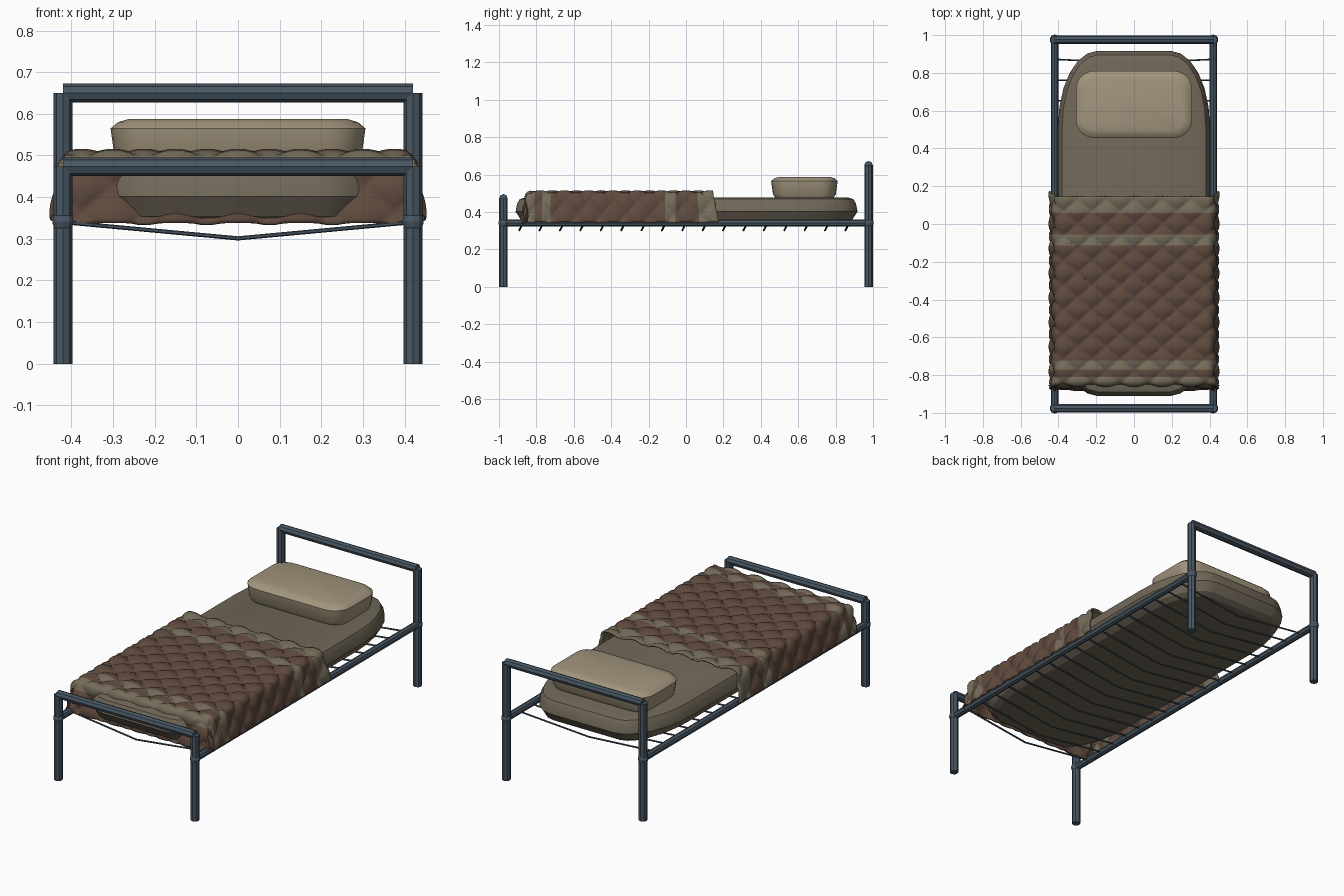
import bpy, bmesh, math
from mathutils import Vector

cube = bpy.data.objects.get("Cube")
if cube:
    bpy.data.objects.remove(cube, do_unlink=True)


def material(name, rgb):
    m = bpy.data.materials.new(name)
    m.use_nodes = True
    m.diffuse_color = (*rgb, 1)
    m.node_tree.nodes["Principled BSDF"].inputs["Base Color"].default_value = (*rgb, 1)
    return m


STEEL = material("blue grey steel", (0.065, 0.095, 0.125))
LINEN = material("pillow linen", (0.36, 0.30, 0.205))
TICKING = material("mattress ticking", (0.165, 0.138, 0.098))
BROWN = material("blanket brown", (0.115, 0.069, 0.048))
TAN = material("blanket tan", (0.175, 0.148, 0.1))


def finish(name, bm, mats, smooth=None):
    me = bpy.data.meshes.new(name)
    bm.to_mesh(me)
    bm.free()
    ob = bpy.data.objects.new(name, me)
    bpy.context.collection.objects.link(ob)
    for m in mats:
        me.materials.append(m)
    if smooth:
        bpy.ops.object.select_all(action="DESELECT")
        ob.select_set(True)
        bpy.context.view_layer.objects.active = ob
        bpy.ops.object.shade_smooth_by_angle(angle=math.radians(smooth))
    return ob


def tube(name, points, radius, sides=8):
    """Straight steel tubes joining the points in turn."""
    bm = bmesh.new()
    for a, b in zip(points, points[1:]):
        a, b = Vector(a), Vector(b)
        new = bmesh.ops.create_cone(bm, cap_ends=True, segments=sides, radius1=radius,
                                    radius2=radius, depth=(b - a).length)["verts"]
        rot = (b - a).to_track_quat("Z", "Y").to_matrix()
        bmesh.ops.rotate(bm, verts=new, matrix=rot)
        bmesh.ops.translate(bm, verts=new, vec=(a + b) / 2)
    return finish(name, bm, [STEEL])


def cushion(name, centre_y, half_x, half_y, corner, layers, mat, steps=7):
    """Loft of rounded rectangles; each layer is (height, inset)."""
    bm = bmesh.new()
    rings = []
    for z, inset in layers:
        ring = []
        for quarter in range(4):
            for i in range(steps):
                a = (quarter + i / (steps - 1)) * math.pi / 2
                sx = 1 if quarter in (0, 3) else -1
                sy = 1 if quarter < 2 else -1
                x = sx * (half_x - corner[0]) + (corner[0] - inset) * math.cos(a)
                y = sy * (half_y - corner[1]) + (corner[1] - inset) * math.sin(a)
                ring.append(bm.verts.new((x, centre_y + y, z)))
        rings.append(ring)
    for low, high in zip(rings, rings[1:]):
        for i in range(len(low)):
            j = (i + 1) % len(low)
            bm.faces.new((low[i], low[j], high[j], high[i]))
    bm.faces.new(rings[0][::-1])
    bm.faces.new(rings[-1])
    return finish(name, bm, [mat], 25)


# Bed frame
PX, PY, R = 0.42, 0.976, 0.0225
for end, sy, top in (("head", 1, 0.65), ("foot", -1, 0.473)):
    for side, sx in (("left", 1), ("right", -1)):
        tube(f"{end}_{side}_post", [(sx * PX, sy * PY, 0), (sx * PX, sy * PY, top)], R)
        bm = bmesh.new()
        bmesh.ops.create_uvsphere(bm, u_segments=10, v_segments=6, radius=0.027)
        bmesh.ops.translate(bm, verts=bm.verts, vec=(sx * PX, sy * PY, 0.341))
        finish(f"{end}_{side}_joint", bm, [STEEL])
    tube(f"{end}_top_rail", [(-PX, sy * PY, top), (PX, sy * PY, top)], R)
for side, sx in (("left", 1), ("right", -1)):
    tube(f"{side}_side_rail", [(sx * PX, -PY, 0.341), (sx * PX, PY, 0.341)], 0.019)

# Sagging support wires
for i in range(17):
    y = -0.872 + i * 0.109
    tube(f"support_wire_{i + 1}", [(-PX, y, 0.34), (0, y - 0.02, 0.301), (PX, y, 0.34)],
         0.005, 6)

# Mattress and pillow
cushion("mattress", 0.003, 0.402, 0.914, (0.21, 0.4),
        [(0.338, 0.06), (0.355, 0.03), (0.402, 0), (0.445, 0.008), (0.468, 0.022), (0.477, 0.05)],
        TICKING)
cushion("pillow", 0.633, 0.306, 0.178, (0.1, 0.09),
        [(0.472, 0.025), (0.495, 0.01), (0.565, 0), (0.58, 0.018), (0.588, 0.045)], LINEN)


# Quilted blanket draped over both sides and the foot
def drape(dist, start, radius=0.02, slope=0.17):
    """Distance along the cloth -> (outward, downward)."""
    e = dist - start
    if e <= 0:
        return dist, 0
    bend = math.pi / 2 - slope
    a = min(e / radius, bend)
    rest = max(0, e - radius * bend)
    return (start + radius * math.sin(a) + rest * math.sin(slope),
            radius * (1 - math.cos(a)) + rest * math.cos(slope))


NS, NT = 112, 120
S_MAX, T_MIN, T_MAX = 0.562, -1.0, 0.145
bm = bmesh.new()
flat = {}
grid = []
for j in range(NT + 1):
    t = T_MIN + (T_MAX - T_MIN) * j / NT
    row = []
    for i in range(NS + 1):
        s = S_MAX * (2 * i / NS - 1)
        x, down_x = drape(abs(s), 0.395)
        y, down_y = drape(-t, 0.825)
        down = max(down_x, down_y)
        flare = 0.2 * down_x * max(0, t) / T_MAX
        v = bm.verts.new((math.copysign(x, s), -y + flare, 0.497 - down))
        flat[v] = (s, t)
        row.append(v)
    grid.append(row)
STRIPES = ((-0.88, -0.81), (-0.77, -0.72), (-0.115, -0.06), (0.06, 1))
for j in range(NT):
    for i in range(NS):
        f = bm.faces.new((grid[j][i], grid[j][i + 1], grid[j + 1][i + 1], grid[j + 1][i]))
        mid = sum(flat[v][1] for v in f.verts) / 4
        f.material_index = int(any(a < mid < b for a, b in STRIPES))
bm.normal_update()
# Diamond puffs raised along the surface normal
for v, (s, t) in flat.items():
    p = math.sin(math.pi * (s / 0.15 + t / 0.13)) * math.sin(math.pi * (s / 0.15 - t / 0.13))
    v.co += v.normal * 0.019 * math.sqrt(abs(p))
blanket = finish("quilted_blanket", bm, [BROWN, TAN], 40)
solid = blanket.modifiers.new("thickness", "SOLIDIFY")
solid.thickness = 0.008
solid.offset = -1
